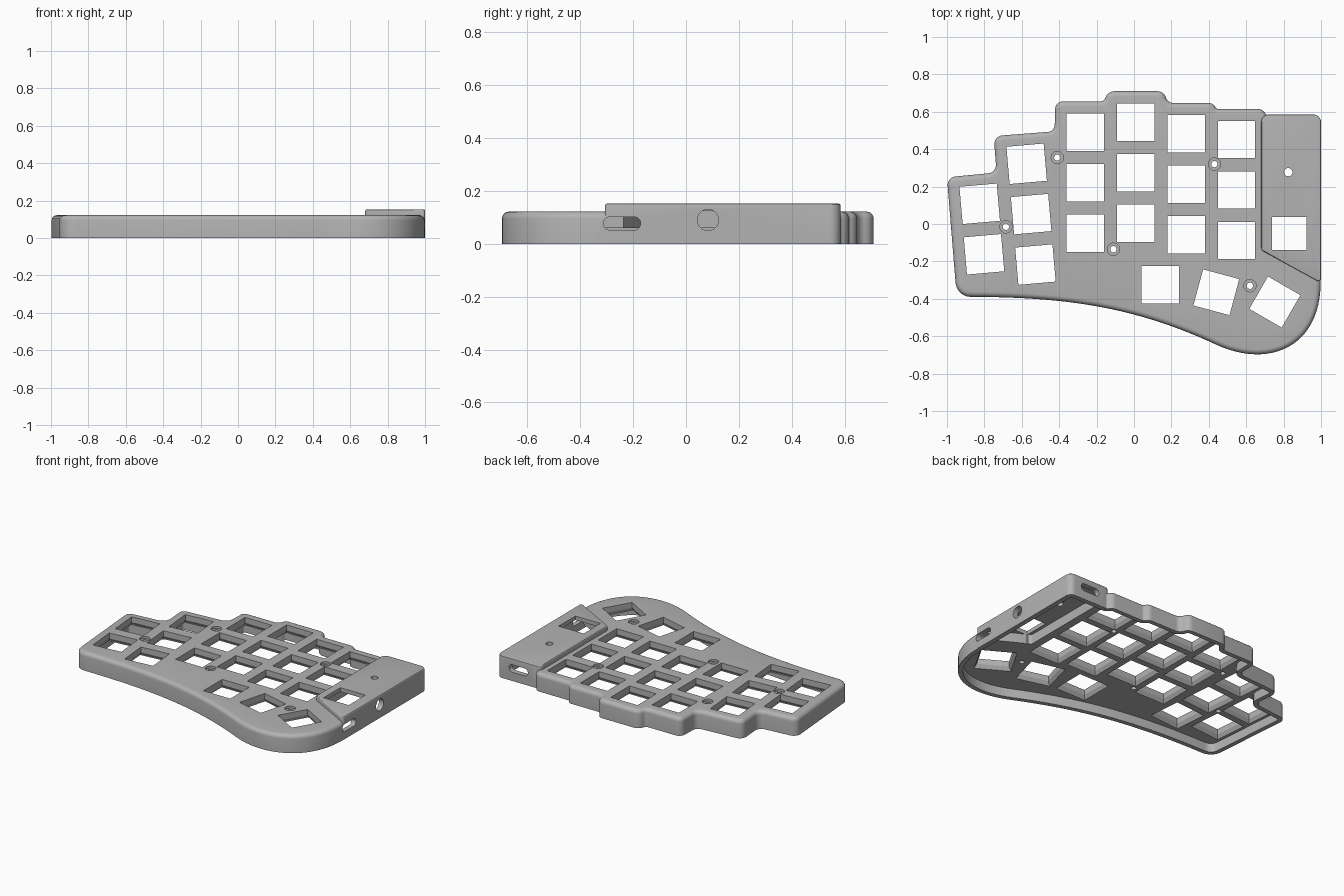
import bpy, bmesh, math
from mathutils import Vector, Matrix

if "Cube" in bpy.data.objects:
    bpy.data.objects.remove(bpy.data.objects["Cube"])

grey = bpy.data.materials.new("matte_grey")
grey.use_nodes = True
grey.diffuse_color = (0.45, 0.45, 0.45, 1)
grey.node_tree.nodes["Principled BSDF"].inputs["Base Color"].default_value = grey.diffuse_color


def bezier(a, b, c, d, n):
    a, b, c, d = map(Vector, (a, b, c, d))
    return [a*(1-t)**3 + b*3*t*(1-t)**2 + c*3*t*t*(1-t) + d*t**3
            for t in (i / n for i in range(n + 1))]


def rounded(corners, steps=6):
    """Outline with softened corners; each corner is (x, y, radius)."""
    out = []
    for i, (x, y, r) in enumerate(corners):
        p = Vector((x, y))
        if r == 0:
            out.append(p)
            continue
        q = Vector(corners[i - 1][:2])
        s = Vector(corners[(i + 1) % len(corners)][:2])
        a = p + (q - p).normalized() * r
        b = p + (s - p).normalized() * r
        out += bezier(a, a.lerp(p, 0.55), b.lerp(p, 0.55), b, steps)
    return out


def inset(pts, d):
    """Move a counter-clockwise outline inwards by d."""
    out = []
    for i, p in enumerate(pts):
        e = (p - pts[i - 1]).normalized()
        f = (pts[(i + 1) % len(pts)] - p).normalized()
        n = Vector((-e.y - f.y, e.x + f.x)).normalized()
        out.append(p + n * d / max(0.4, n.dot(Vector((-e.y, e.x)))))
    return out


def loft(bm, pts, levels, matrix=Matrix()):
    """Closed solid through (inset, height) levels of one outline."""
    rings = [[bm.verts.new(matrix @ Vector((p.x, p.y, z))) for p in inset(pts, d)]
             for d, z in levels]
    n = len(pts)
    for lo, hi in zip(rings, rings[1:]):
        for i in range(n):
            j = (i + 1) % n
            bm.faces.new((lo[i], lo[j], hi[j], hi[i]))
    bm.faces.new(rings[0][::-1])
    bm.faces.new(rings[-1])


def make(name, bm):
    me = bpy.data.meshes.new(name)
    bm.to_mesh(me)
    bm.free()
    me.materials.append(grey)
    ob = bpy.data.objects.new(name, me)
    bpy.context.collection.objects.link(ob)
    return ob


def solid(name, pts, levels):
    bm = bmesh.new()
    loft(bm, pts, levels)
    return make(name, bm)


def combine(target, tool, operation):
    """Bake a boolean, allowing for self-overlap if the plain one comes back empty."""
    mod = target.modifiers.new(tool.name, 'BOOLEAN')
    mod.operation, mod.solver, mod.object = operation, 'EXACT', tool
    for overlap in (False, True):
        mod.use_self = overlap
        bpy.context.view_layer.update()
        graph = bpy.context.evaluated_depsgraph_get()
        result = bpy.data.meshes.new_from_object(target.evaluated_get(graph))
        if len(result.polygons):
            target.data = result
            break
    target.modifiers.clear()
    bpy.data.objects.remove(tool)


def fillet(r, top, steps=5):
    angles = [math.pi / 2 * i / steps for i in range(steps + 1)]
    return [(r - r * math.cos(a), top - r + r * math.sin(a)) for a in angles]


def circle(r, n=24):
    return [Vector((r * math.cos(2*math.pi*i/n), r * math.sin(2*math.pi*i/n))) for i in range(n)]


def rectangle(w, h, r=0):
    return rounded([(-w/2, -h/2, r), (w/2, -h/2, r), (w/2, h/2, r), (-w/2, h/2, r)])


# Case outline: swept front edge, then stepped columns along the back
front = bezier((-0.86, -0.39), (-0.3, -0.39), (0.05, -0.465), (0.44, -0.645), 24)
front += bezier((0.44, -0.645), (0.72, -0.775), (0.998, -0.66), (0.998, -0.31), 24)[1:]
back = rounded([
    (-0.86, -0.39, 0), (0.998, -0.31, 0),
    (0.998, 0.583, 0.04), (0.705, 0.583, 0.01), (0.69, 0.615, 0.025),
    (0.44, 0.615, 0.01), (0.425, 0.647, 0.025), (0.18, 0.647, 0.03), (0.16, 0.71, 0.033),
    (-0.14, 0.71, 0.033), (-0.16, 0.655, 0.02), (-0.42, 0.655, 0.038), (-0.425, 0.495, 0.035),
    (-0.75, 0.47, 0.045), (-0.735, 0.275, 0.045), (-1.0, 0.25, 0.045), (-0.948, -0.39, 0.075)])
outline = front + back[2:]
case = solid("keyboard_case", outline, [(0, 0)] + fillet(0.027, 0.122))

# Raised controller cover on the right
cover = rounded([(0.68, -0.14, 0.015), (1, -0.315, 0.024), (1, 0.585, 0.04), (0.68, 0.585, 0.04)])
combine(case, solid("controller_cover", cover, [(0, 0.001)] + fillet(0.007, 0.152, 3)), 'UNION')

# Hollow underside and the deeper controller bay
combine(case, solid("underside_cutter", outline, [(0.03, -0.1), (0.03, 0.06)]), 'DIFFERENCE')
bay = rounded([(0.715, -0.12, 0.005), (0.965, -0.255, 0.005), (0.965, 0.55, 0.01), (0.715, 0.55, 0.01)])
combine(case, solid("bay_cutter", bay, [(0, -0.1), (0, 0.125)]), 'DIFFERENCE')

# Switch openings, flared below
keys = [(x, y - 0.27 * row, 0)
        for x, y in ((-0.26, 0.49), (0.01, 0.545), (0.28, 0.482), (0.548, 0.452)) for row in range(3)]
keys += [(-0.574, 0.322, 5), (-0.55, 0.053, 5), (-0.527, -0.217, 5),
         (-0.825, 0.108, 5), (-0.802, -0.162, 5),
         (0.14, -0.325, 0), (0.44, -0.365, -15), (0.753, -0.417, -30)]
bm = bmesh.new()
for x, y, turn in keys:
    place = Matrix.Translation((x, y, 0)) @ Matrix.Rotation(math.radians(turn), 4, 'Z')
    loft(bm, rectangle(0.2, 0.2), [(-0.013, -0.1), (-0.013, 0.065), (0, 0.085), (0, 0.3)], place)

# Screw holes with shallow counterbores
for x, y in ((-0.41, 0.355), (0.43, 0.32), (-0.685, -0.015), (-0.11, -0.135), (0.62, -0.33)):
    loft(bm, circle(0.033), [(0.016, -0.1), (0.016, 0.108), (0, 0.108), (0, 0.3)],
         Matrix.Translation((x, y, 0)))

# Cover openings: reset hole and square window
loft(bm, circle(0.022), [(0, 0.02), (0, 0.3)], Matrix.Translation((0.825, 0.277, 0)))
loft(bm, rectangle(0.187, 0.178), [(0, 0.02), (0, 0.3)], Matrix.Translation((0.83, -0.051, 0)))

# Side and back ports
sideways = Matrix(((0, 0, 1, 0), (1, 0, 0, 0), (0, 1, 0, 0), (0, 0, 0, 1)))
backwards = Matrix(((-1, 0, 0, 0), (0, 0, 1, 0), (0, 1, 0, 0), (0, 0, 0, 1)))
slot = rectangle(0.14, 0.05, 0.024)
loft(bm, slot, [(0, -0.07), (0, 0.2)], Matrix.Translation((1, -0.242, 0.077)) @ sideways)
loft(bm, circle(0.04), [(0, -0.07), (0, 0.2)], Matrix.Translation((1, 0.083, 0.09)) @ sideways)
loft(bm, slot, [(0, -0.07), (0, 0.2)], Matrix.Translation((0.84, 0.583, 0.085)) @ backwards)
combine(case, make("opening_cutter", bm), 'DIFFERENCE')

# Smooth the rounded edges, keep the corners crisp
bpy.ops.object.select_all(action='DESELECT')
case.select_set(True)
bpy.context.view_layer.objects.active = case
bpy.ops.object.shade_smooth_by_angle(angle=math.radians(30))
